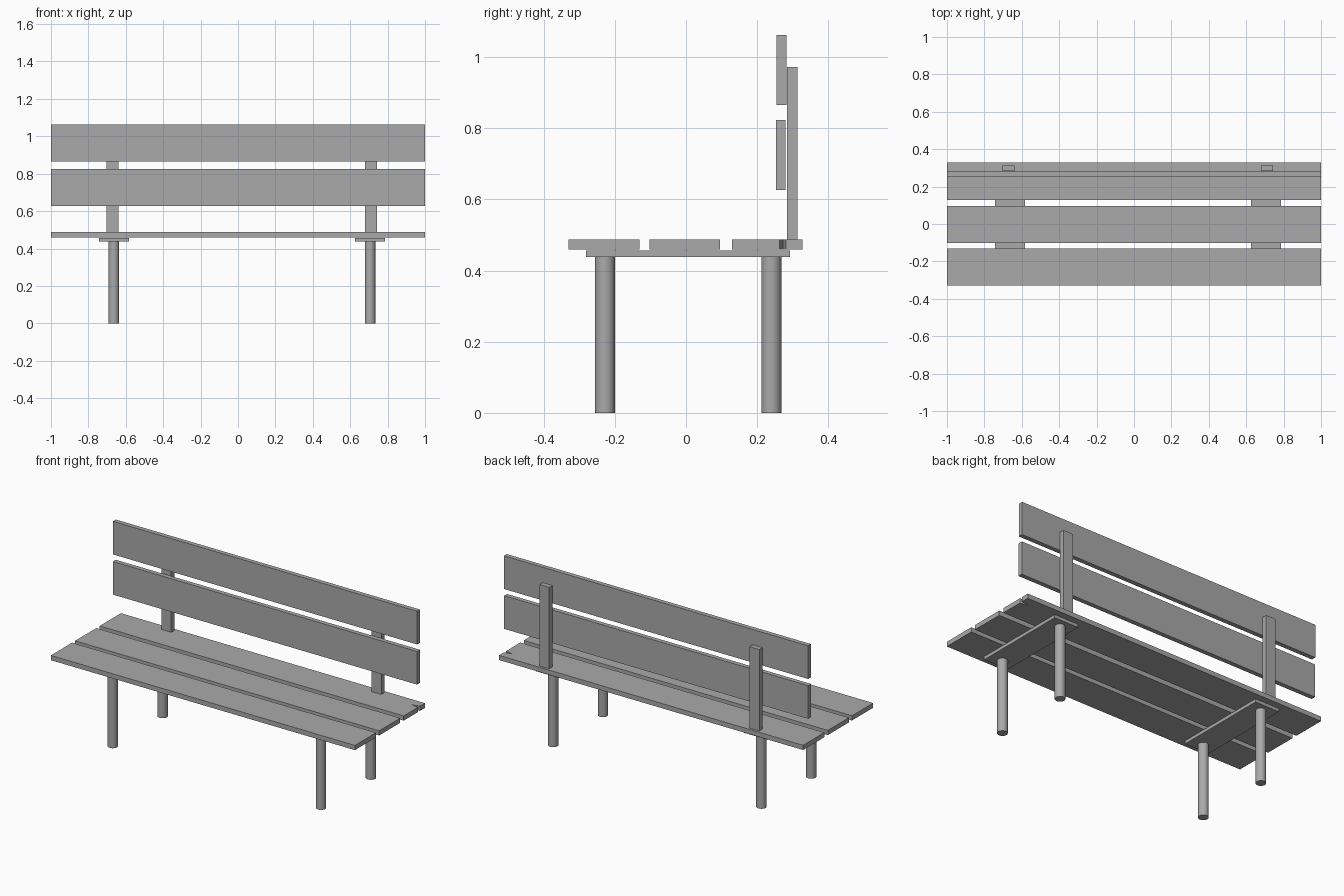
import bpy, bmesh, math
from mathutils import Matrix

cube = bpy.data.objects.get("Cube")
if cube:
    bpy.data.objects.remove(cube, do_unlink=True)

# Single plain grey for the whole bench
grey = bpy.data.materials.new("plain_grey")
grey.use_nodes = True
colour = (0.4, 0.4, 0.4, 1)
grey.diffuse_color = colour
grey.node_tree.nodes["Principled BSDF"].inputs["Base Color"].default_value = colour


def add(name, bm):
    bmesh.ops.recalc_face_normals(bm, faces=bm.faces)
    mesh = bpy.data.meshes.new(name)
    bm.to_mesh(mesh)
    bm.free()
    mesh.materials.append(grey)
    obj = bpy.data.objects.new(name, mesh)
    bpy.context.collection.objects.link(obj)
    return obj


def box(name, xs, ys, zs):
    bm = bmesh.new()
    bmesh.ops.create_cube(bm, size=1)
    spans = (xs, ys, zs)
    for v in bm.verts:
        v.co = [lo + (c + 0.5) * (hi - lo) for c, (lo, hi) in zip(v.co, spans)]
    return add(name, bm)


def extrude_outline(name, points, z0, z1):
    bm = bmesh.new()
    face = bm.faces.new([bm.verts.new((x, y, z0)) for x, y in points])
    top = bmesh.ops.extrude_face_region(bm, geom=[face])["geom"]
    for v in top:
        if isinstance(v, bmesh.types.BMVert):
            v.co.z = z1
    return add(name, bm)


def leg(name, x, y, height, radius):
    bm = bmesh.new()
    bmesh.ops.create_cone(bm, cap_ends=True, segments=32, radius1=radius,
                          radius2=radius, depth=height,
                          matrix=Matrix.Translation((x, y, height / 2)))
    obj = add(name, bm)
    for face in obj.data.polygons:
        face.use_smooth = len(face.vertices) == 4
    for edge in obj.data.edges:
        a, b = (obj.data.vertices[i].co.z for i in edge.vertices)
        edge.use_edge_sharp = abs(a - b) < 0.001


# Seat slats; the rear one has a small split in its left end
seat_z = (0.46, 0.488)
box("front_seat_slat", (-1, 1), (-0.33, -0.131), seat_z)
box("middle_seat_slat", (-1, 1), (-0.102, 0.096), seat_z)
extrude_outline("rear_seat_slat",
                [(-1, 0.129), (1, 0.129), (1, 0.263), (0.95, 0.272),
                 (1, 0.281), (1, 0.328), (-1, 0.328)], *seat_z)

# Backrest slats
box("lower_back_slat", (-1, 1), (0.253, 0.28), (0.627, 0.824))
box("upper_back_slat", (-1, 1), (0.255, 0.282), (0.865, 1.062))

# Cross plate, backrest post and two legs at each end
for side, x in (("right", -0.664), ("left", 0.706)):
    box(side + "_cross_plate", (x - 0.08, x + 0.08), (-0.281, 0.292), (0.438, 0.457))
    post_x = x - 0.006 if side == "right" else x + 0.006
    box(side + "_back_post", (post_x - 0.032, post_x + 0.032), (0.284, 0.314), (0.486, 0.972))
    leg(side + "_front_leg", x, -0.228, 0.44, 0.028)
    leg(side + "_rear_leg", x, 0.24, 0.44, 0.028)
